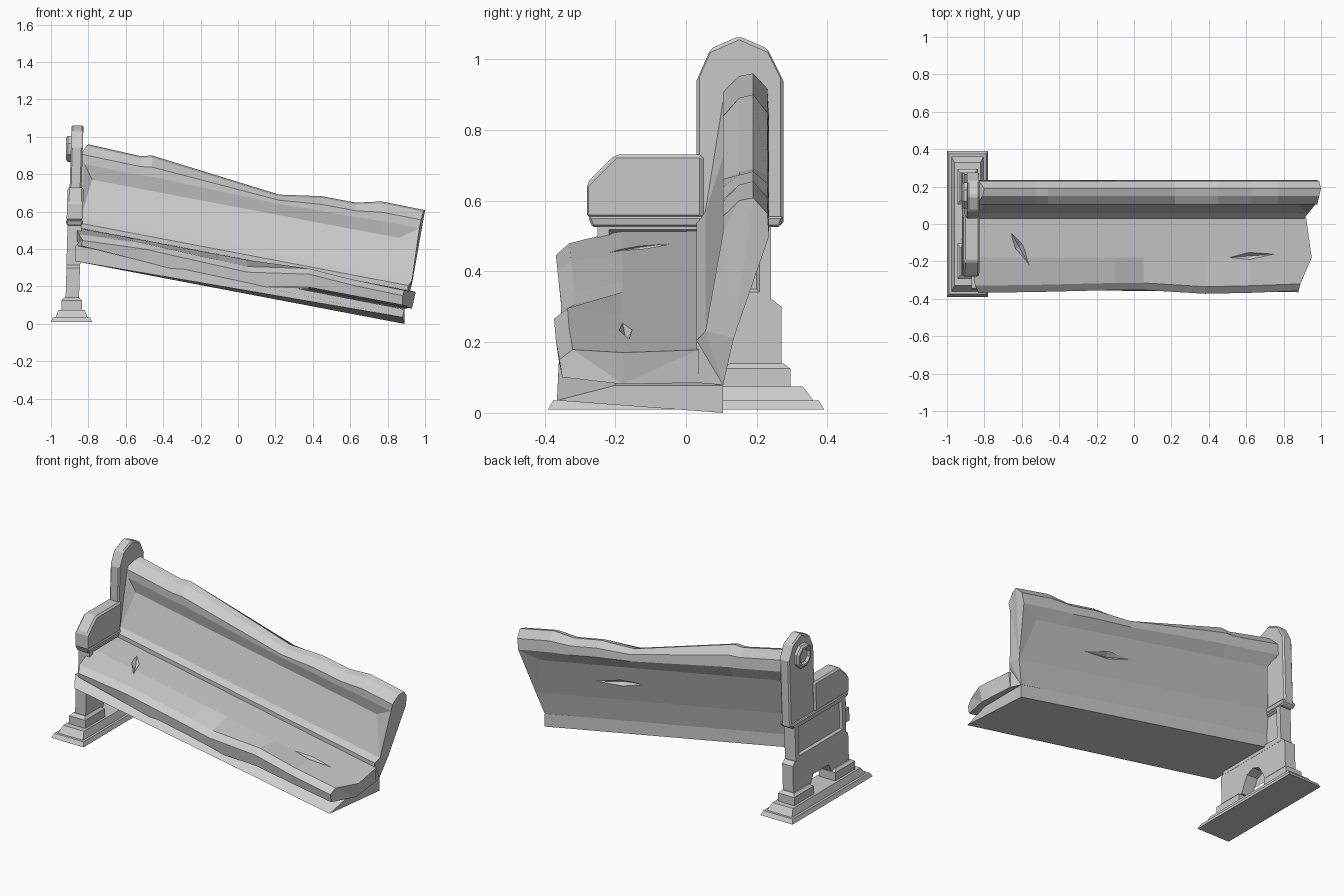
import bpy, bmesh, math
from mathutils import Vector

if "Cube" in bpy.data.objects:
    bpy.data.objects.remove(bpy.data.objects["Cube"])

SLOPE = 0.19          # fall of the collapsed seat towards +x
CX = -0.89            # centre of the standing end support
LEAN = 0.03


def loft(name, loops):
    """Skin a list of equal-length point loops and cap both ends."""
    bm = bmesh.new()
    rings = [[bm.verts.new(p) for p in loop] for loop in loops]
    n = len(rings[0])
    for a, b in zip(rings, rings[1:]):
        for i in range(n):
            j = (i + 1) % n
            bm.faces.new((a[i], a[j], b[j], b[i]))
    bm.faces.new(rings[0][::-1])
    bm.faces.new(rings[-1])
    bmesh.ops.triangulate(bm, faces=[f for f in bm.faces if len(f.verts) > 4])
    bmesh.ops.recalc_face_normals(bm, faces=bm.faces)
    me = bpy.data.meshes.new(name)
    bm.to_mesh(me)
    bm.free()
    ob = bpy.data.objects.new(name, me)
    bpy.context.collection.objects.link(ob)
    return ob


def prism(name, profile, half):
    """Extrude a (y, z) profile along x around the leaning support centre."""
    return loft(name, [[(CX + s * half + LEAN * z, y, z) for y, z in profile] for s in (-1, 1)])


def slab(name, y, z0, z1, hx0, hy0, hx1, hy1, cx=CX):
    """Tapered block with separate bottom and top half sizes."""
    return loft(name, [[(cx + sx * hx, y + sy * hy, z) for sx, sy in
                        ((-1, -1), (1, -1), (1, 1), (-1, 1))]
                       for hx, hy, z in ((hx0, hy0, z0), (hx1, hy1, z1))])


def bevel(ob, width):
    m = ob.modifiers.new("chamfer", 'BEVEL')
    m.width, m.segments, m.limit_method = width, 1, 'ANGLE'


def gouge(target, a, b, half, depth):
    """Cut a splinter-shaped dent running from a to b on the target."""
    a, b, up = Vector(a), Vector(b), Vector(depth)
    mid = a.lerp(b, 0.45)
    side = (b - a).cross(up).normalized() * half
    ring = [mid + side, mid + up, mid - side, mid - up]
    cut = loft("gouge_cutter", [[a.lerp(p, 0.02) for p in ring], ring,
                                [b.lerp(p, 0.02) for p in ring]])
    cut.hide_render = True
    cut.hide_viewport = True
    m = target.modifiers.new("gouge", 'BOOLEAN')
    m.operation, m.object, m.solver = 'DIFFERENCE', cut, 'EXACT'


def drop(x, z):
    return z - SLOPE * (x + 0.8)


# Stepped base of the end support
slab("base_plate", 0, 0.01, 0.035, 0.11, 0.39, 0.10, 0.375)
slab("base_moulding", 0, 0.035, 0.075, 0.085, 0.36, 0.07, 0.33)
for s, side in ((-1, "front"), (1, "back")):
    slab(side + "_foot", s * 0.20, 0.07, 0.125, 0.055, 0.095, 0.055, 0.095)
    slab(side + "_foot_cap", s * 0.20, 0.125, 0.14, 0.055, 0.095, 0.04, 0.075)

# Arched legs
half_leg = [(0.0, 0.245), (0.05, 0.225), (0.075, 0.18), (0.10, 0.13), (0.27, 0.13),
            (0.27, 0.30), (0.245, 0.32)]
prism("arched_legs", half_leg + [(-y, z) for y, z in half_leg[:0:-1]], 0.036)

# Panelled middle block, recessed on both faces
block = prism("middle_block", [(-0.25, 0.31), (0.24, 0.31), (0.24, 0.55), (-0.25, 0.55)], 0.037)
bm = bmesh.new()
bm.from_mesh(block.data)
sides = [f for f in bm.faces if abs(f.normal.x) > 0.9]
bmesh.ops.inset_individual(bm, faces=sides, thickness=0.045, depth=0)
bmesh.ops.inset_individual(bm, faces=sides, thickness=0.012, depth=-0.015)
bm.to_mesh(block.data)
bm.free()
bevel(slab("sill_moulding", 0, 0.525, 0.555, 0.04, 0.265, 0.047, 0.277, CX + 0.016), 0.006)

# Armrest and tall back post
arm = prism("armrest", [(-0.28, 0.55), (-0.28, 0.65), (-0.20, 0.73), (0.05, 0.73), (0.05, 0.55)], 0.043)
bevel(arm, 0.01)
post = prism("back_post", [(0.03, 0.53), (0.03, 0.94), (0.07, 1.03), (0.15, 1.065),
                           (0.23, 1.03), (0.275, 0.94), (0.275, 0.53)], 0.032)
bevel(post, 0.008)


# Octagonal rosette on the outer face of the post
def octagon(x, r):
    return [(x, 0.152 + r * math.cos((k + .5) * math.pi / 4),
             0.935 + r * math.sin((k + .5) * math.pi / 4)) for k in range(8)]


loft("rosette", [octagon(-0.87, 0.075), octagon(-0.91, 0.075), octagon(-0.92, 0.062),
                 octagon(-0.92, 0.05), octagon(-0.905, 0.042)])

# Broken backrest: one cross-section swept along x with a chipped top edge
section = [(0.03, 0.41), (0.03, 0.53), (0.055, 0.56), (0.12, 0.775), (0.105, 0.85), (0.105, 0.90),
           (0.15, 0.95), (0.19, 0.96), (0.23, 0.91), (0.235, 0.84), (0.20, 0.77),
           (0.135, 0.54), (0.105, 0.40)]
left = [-.85, -.86, -.84, -.78, -.82, -.84, -.81, -.80, -.83, -.83, -.78, -.84, -.86]
right = [.91, .91, .93, .86, .97, .98, .99, 1.0, .99, .98, .86, .93, .89]
chips = [(-0.52, -0.01), (-0.46, 0.005), (0.22, -0.075), (0.45, -0.04), (0.63, -0.04), (0.77, -0.007)]


def back_ring(xs, chip):
    w = [0, 0, 0, 0, 0.2, 0.6, 1, 1, 0.6, 0.2, 0, 0, 0]
    return [(x, y, drop(x, z) + chip * k) for (y, z), x, k in zip(section, xs, w)]


back = loft("backrest", [back_ring(left, 0)] + [back_ring([x] * 13, c) for x, c in chips]
            + [back_ring(right, -0.01)])
gouge(back, (0.17, 0.168, drop(0.17, 0.66)), (0.5, 0.168, drop(0.5, 0.655)), 0.025, (0, 0.025, 0))

# Seat plank with a worn, wavy front nosing: x, front y, top z, bottom z
waves = [(-0.5, -0.355, 0.487, 0.39), (-0.1, -0.345, 0.473, 0.36), (0.05, -0.345, 0.468, 0.36),
         (0.38, -0.365, 0.52, 0.42), (0.62, -0.36, 0.505, 0.42)]


def seat_ring(xs, y, top, bot):
    pts = [(0.035, 0.505), (-0.18, 0.503), (y + 0.03, top), (y - 0.008, top - 0.03),
           (y, bot), (-0.18, 0.41), (0.035, 0.41)]
    return [(x, py, drop(x, z)) for (py, z), x in zip(pts, xs)]


seat = loft("seat", [seat_ring([-.87, -.87, -.85, -.83, -.84, -.87, -.87], -0.36, 0.47, 0.41)]
            + [seat_ring([w[0]] * 7, *w[1:]) for w in waves]
            + [seat_ring([.92, .95, .89, .88, .88, .93, .91], -0.35, 0.50, 0.42)])
gouge(seat, (-0.66, -0.04, drop(-0.66, 0.507)), (-0.56, -0.22, drop(-0.56, 0.498)), 0.025, (0, 0, 0.025))
gouge(seat, (0.5, -0.18, drop(0.5, 0.505)), (0.76, -0.16, drop(0.76, 0.505)), 0.02, (0, 0, 0.025))

# Bearer board beneath the seat, twisted up at its front right corner
loft("under_board", [
    [(-0.87, -0.35, 0.335), (-0.87, 0.105, 0.335), (-0.87, 0.105, 0.42), (-0.87, -0.345, 0.42)],
    [(0.88, -0.365, 0.035), (0.89, 0.105, 0.0), (0.89, 0.105, 0.078), (0.89, -0.2, 0.078)]])
